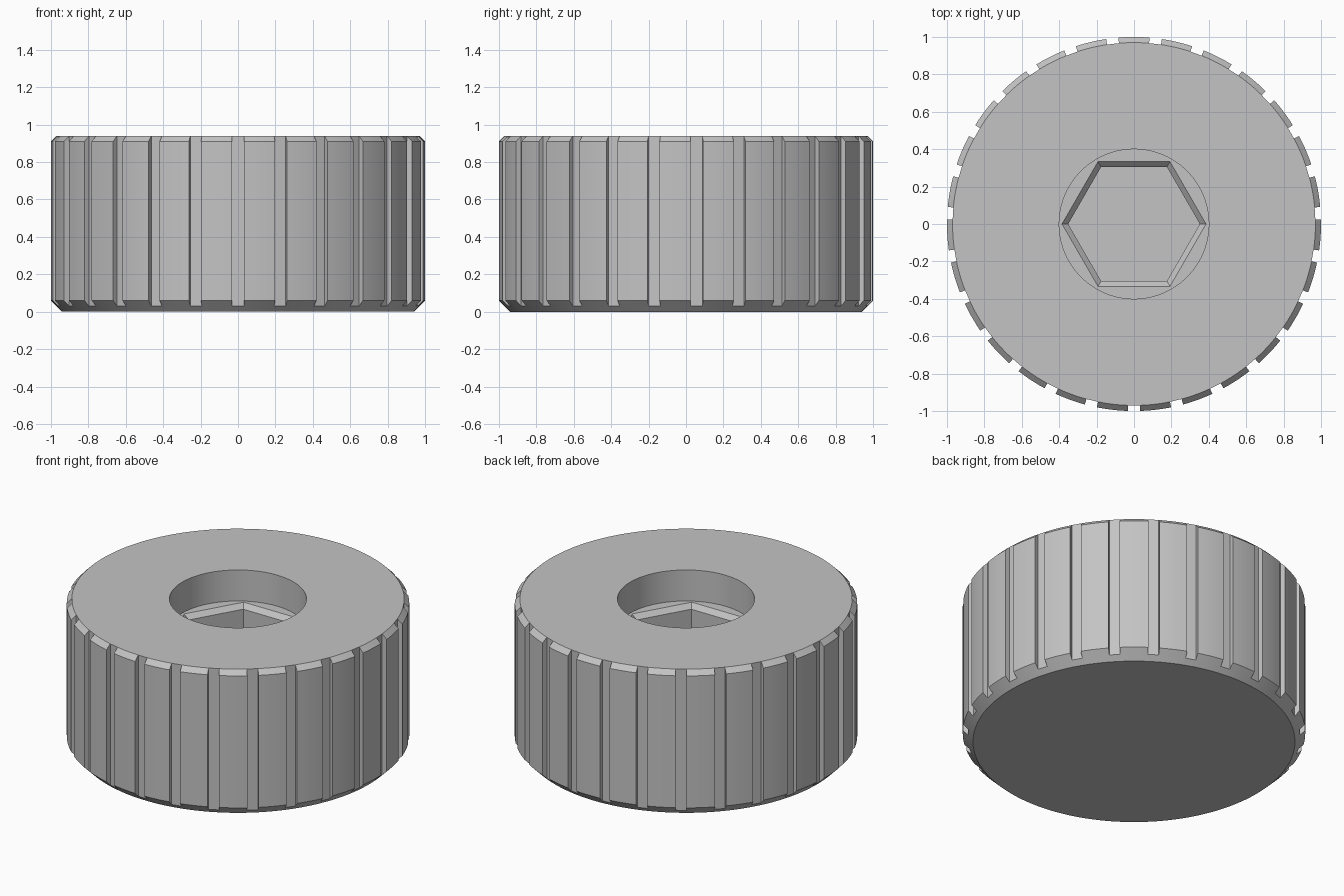
import bpy, bmesh
from math import pi, sin, cos, radians

if "Cube" in bpy.data.objects:
    bpy.data.objects.remove(bpy.data.objects["Cube"], do_unlink=True)

NOTCHES = 27
RIDGE_STEPS = 5
HALF_GAP = 0.033          # half angle of one grip groove
PITCH = 2 * pi / NOTCHES
TOP, FLOOR, DEEP = 0.94, 0.74, 0.40

bm = bmesh.new()


def ring(radius, z, angles):
    return [bm.verts.new((radius * cos(a), radius * sin(a), z)) for a in angles]


def bridge(low, high, keep=lambda i: True):
    n = len(low)
    for i in range(n):
        if keep(i):
            j = (i + 1) % n
            bm.faces.new((low[i], low[j], high[j], high[i]))


def loop_edges(loop):
    return [bm.edges.get((v, loop[i - 1])) for i, v in enumerate(loop)]


# Angles: each pitch is one groove step followed by the ridge steps
angles = []
for k in range(NOTCHES):
    start = -pi / 2 + k * PITCH - HALF_GAP
    angles.append(start)
    ridge = PITCH - 2 * HALF_GAP
    angles += [start + 2 * HALF_GAP + ridge * s / RIDGE_STEPS for s in range(RIDGE_STEPS)]
STEP = RIDGE_STEPS + 1


def is_groove(i):
    return i % STEP == 0


def is_ridge(i):
    return not is_groove(i)


# Core: underside, lower chamfer and groove floors
base = ring(0.94, 0, angles)
root_low = ring(0.97, 0.03, angles)
root_high = ring(0.97, TOP, angles)
bm.faces.new(base[::-1])
bridge(base, root_low)
bridge(root_low, root_high, is_groove)

# Grip ridges with chamfered ends and side walls
rim_low = ring(1.0, 0.06, angles)
rim_high = ring(1.0, 0.91, angles)
bridge(root_low, rim_low, is_ridge)
bridge(rim_low, rim_high, is_ridge)
bridge(rim_high, root_high, is_ridge)
for k in range(NOTCHES):
    for i in (k * STEP, k * STEP + 1):
        bm.faces.new((root_low[i], rim_low[i], rim_high[i], root_high[i]))

# Top face and round counterbore
mouth = ring(0.40, TOP, angles)
seat = ring(0.40, FLOOR, angles)
bridge(root_high, mouth)
bridge(mouth, seat)

# Hexagonal socket with chamfered entry
corners = [radians(60 * k) for k in range(6)]
hex_entry = ring(0.385, FLOOR, corners)
hex_wall = ring(0.352, FLOOR - 0.03, corners)
hex_floor = ring(0.352, DEEP, corners)
bridge(hex_entry, hex_wall)
bridge(hex_wall, hex_floor)
bm.faces.new(hex_floor)
bmesh.ops.triangle_fill(bm, use_beauty=True,
                        edges=loop_edges(seat) + loop_edges(hex_entry))

loose = [v for v in bm.verts if not v.link_faces]
bmesh.ops.delete(bm, geom=loose, context='VERTS')
bmesh.ops.recalc_face_normals(bm, faces=bm.faces[:])

mesh = bpy.data.meshes.new("knob_body")
bm.to_mesh(mesh)
bm.free()
knob = bpy.data.objects.new("knob_body", mesh)
bpy.context.collection.objects.link(knob)

# Plain grey material
grey = bpy.data.materials.new("plain_grey")
grey.use_nodes = True
colour = (0.55, 0.55, 0.55, 1)
grey.diffuse_color = colour
grey.node_tree.nodes["Principled BSDF"].inputs["Base Color"].default_value = colour
mesh.materials.append(grey)

bpy.ops.object.select_all(action='DESELECT')
knob.select_set(True)
bpy.context.view_layer.objects.active = knob
bpy.ops.object.shade_smooth_by_angle(angle=radians(20))
